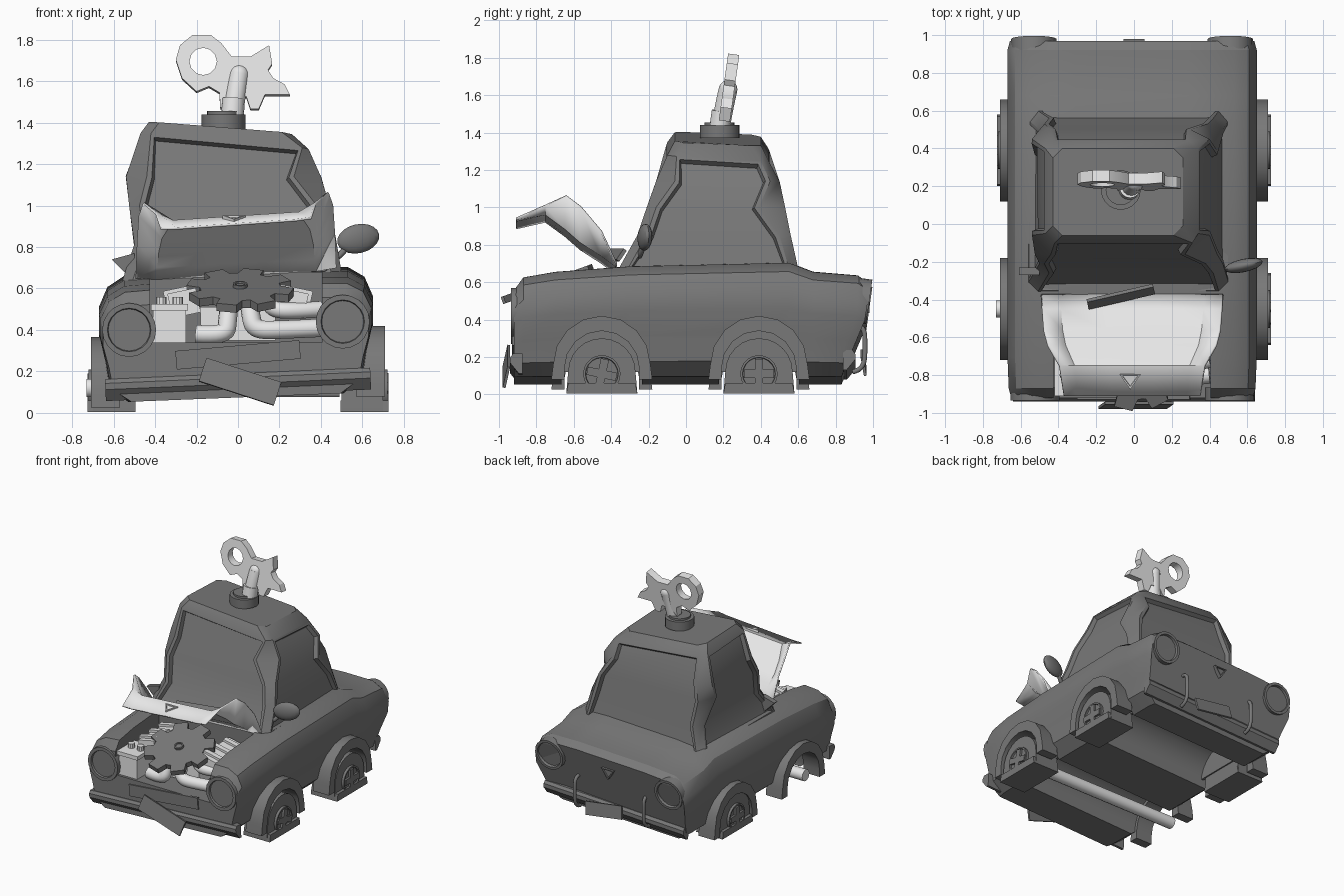
import bpy, bmesh
from math import sin, cos, radians
from mathutils import Matrix, Euler

if "Cube" in bpy.data.objects:
    bpy.data.objects.remove(bpy.data.objects["Cube"])


def material(name, v):
    m = bpy.data.materials.new(name)
    m.use_nodes = True
    m.diffuse_color = (v, v, v, 1)
    m.node_tree.nodes["Principled BSDF"].inputs["Base Color"].default_value = (v, v, v, 1)
    return m


DARK = material("dark grey paint", 0.19)
LIGHT = material("light metal", 0.8)
parts = []


def finish(name, bm, mat, loc=(0, 0, 0), rot=(0, 0, 0)):
    bmesh.ops.recalc_face_normals(bm, faces=bm.faces)
    bm.transform(Matrix.Translation(loc) @ Euler([radians(a) for a in rot]).to_matrix().to_4x4())
    me = bpy.data.meshes.new(name)
    bm.to_mesh(me)
    bm.free()
    me.materials.append(mat)
    ob = bpy.data.objects.new(name, me)
    bpy.context.collection.objects.link(ob)
    parts.append(ob)
    return ob


def prism(name, pts, depth, loc, rot=(0, 0, 0), mat=DARK, inset=0, sink=0.02):
    """Outline in xz, extruded along y; inset recesses the -y face."""
    bm = bmesh.new()
    a = [bm.verts.new((x, -depth / 2, z)) for x, z in pts]
    b = [bm.verts.new((x, depth / 2, z)) for x, z in pts]
    front = bm.faces.new(a)
    bm.faces.new(b[::-1])
    for i in range(len(a)):
        j = (i + 1) % len(a)
        bm.faces.new((a[i], b[i], b[j], a[j]))
    bmesh.ops.recalc_face_normals(bm, faces=bm.faces)
    if inset:
        bmesh.ops.inset_region(bm, faces=[front], thickness=inset)
        bmesh.ops.inset_region(bm, faces=[front], thickness=inset * 0.2, depth=-sink)
    return finish(name, bm, mat, loc, rot)


def arc(r, n, a0=0, a1=360, cz=0):
    full = a1 - a0 == 360
    steps = [a0 + (a1 - a0) * i / (n if full else n - 1) for i in range(n)]
    return [(r * cos(radians(a)), cz + r * sin(radians(a))) for a in steps]


def box(name, size, loc, rot=(0, 0, 0), mat=DARK):
    w, h = size[0] / 2, size[2] / 2
    return prism(name, [(-w, -h), (w, -h), (w, h), (-w, h)], size[1], loc, rot, mat)


def loft(rings):
    bm = bmesh.new()
    vs = [[bm.verts.new(p) for p in r] for r in rings]
    n = len(vs[0])
    sides = [[bm.faces.new((a[k], a[(k + 1) % n], b[(k + 1) % n], b[k])) for k in range(n)]
             for a, b in zip(vs, vs[1:])]
    bm.faces.new(vs[0][::-1])
    bm.faces.new(vs[-1])
    bmesh.ops.recalc_face_normals(bm, faces=bm.faces)
    return bm, sides


def cut(ob, cutter):
    cutter.hide_render = True
    mod = ob.modifiers.new("cut", "BOOLEAN")
    mod.operation, mod.solver, mod.object = "DIFFERENCE", "EXACT", cutter
    bpy.context.view_layer.objects.active = ob
    bpy.ops.object.modifier_apply(modifier=mod.name)
    parts.remove(cutter)
    bpy.data.objects.remove(cutter)


def pipe(name, pts, r, mat=LIGHT):
    cu = bpy.data.curves.new(name, "CURVE")
    cu.dimensions, cu.bevel_depth, cu.bevel_resolution, cu.use_fill_caps = "3D", r, 5, True
    sp = cu.splines.new("NURBS")
    sp.points.add(len(pts) - 1)
    for p, q in zip(sp.points, pts):
        p.co = (*q, 1)
    sp.order_u, sp.use_endpoint_u, sp.resolution_u = 3, True, 5
    tmp = bpy.data.objects.new(name, cu)
    bpy.context.collection.objects.link(tmp)
    bm = bmesh.new()
    bm.from_mesh(tmp.to_mesh())
    tmp.to_mesh_clear()
    bpy.data.objects.remove(tmp)
    return finish(name, bm, mat)


def sag(x):
    """The worn car hangs lower on its right side."""
    return 0.04 * (x - 0.4)


# Body shell: one cross-section swept through stations (y, top height, width)
section = [(0.52, 0), (0.61, 0.13), (0.63, 0.35), (0.66, 0.58), (0.66, 0.75), (0.62, 0.9), (0.54, 0.98), (0.3, 1)]
stations = [(-0.92, 0.56, 0.97), (-0.87, 0.63, 0.99), (-0.7, 0.66, 1), (-0.3, 0.69, 1), (0.55, 0.71, 1),
            (0.68, 0.66, 1), (0.92, 0.64, 1), (0.97, 0.6, 0.98)]
rings = []
for y, top, w in stations:
    half = [(x * w, 0.09 + t * (top - 0.09)) for x, t in section]
    loop = half + [(-x, z) for x, z in half[::-1]]
    rings.append([(x - 0.01, y - (0.42 * max(0, 0.42 - z) if y > 0.8 else 0), z + sag(x)) for x, z in loop])
body = finish("body_shell", loft(rings)[0], DARK)
cut(body, box("bay_cutter", (0.83, 0.74, 0.7), (-0.01, -0.75, 0.69)))
for y in (-0.45, 0.39):
    cut(body, prism("wheel_cutter", arc(0.22, 24), 1.6, (0, y, 0.115), (-2.5, 0, 90)))

# Cabin with kinked pillars and recessed windows; c, k, e are the general,
# front left and rear pillar widths of each ring
rings = []
for z, x0, x1, y0, y1, c, k, e in [(0.67, -0.56, 0.5, -0.36, 0.6, 0.05, 0.05, 0.05),
                                   (0.85, -0.5, 0.47, -0.26, 0.56, 0.05, 0.05, 0.06),
                                   (1.0, -0.525, 0.44, -0.21, 0.53, 0.05, 0.06, 0.14),
                                   (1.14, -0.54, 0.4, -0.16, 0.5, 0.1, 0.13, 0.05),
                                   (1.335, -0.47, 0.34, -0.1, 0.44, 0.05, 0.03, 0.04),
                                   (1.39, -0.43, 0.26, -0.06, 0.4, 0.05, 0.05, 0.05)]:
    loop = [(x0 + c, y0), (x1 - k, y0), (x1, y0 + c), (x1, y1 - e),
            (x1 - c, y1), (x0 + c, y1), (x0, y1 - e), (x0, y0 + c)]
    # the roof slumps towards its left and rear edges
    rings.append([(x, y, z - 0.03 * x - 0.18 * max(0, x - 0.05) - 0.2 * max(0, y - 0.28) if z > 1.2
                   else z + (sag(x) if z < 0.9 else 0)) for x, y in loop])
bm, sides = loft(rings)
for k in (0, 2, 4, 6):
    window = [sides[r][k] for r in range(4)]
    bmesh.ops.inset_region(bm, faces=window, thickness=0.025)
    bmesh.ops.inset_region(bm, faces=window, thickness=0.012, depth=-0.03)
finish("cabin", bm, DARK)

# Crumpled open hood
bm = bmesh.new()
rows = []
for y, zc, ze, w in [(-0.37, 0.67, 0.68, 0.48), (-0.45, 0.73, 0.85, 0.47), (-0.56, 0.8, 0.98, 0.46),
                     (-0.64, 0.87, 1.04, 0.44), (-0.75, 0.95, 0.99, 0.38), (-0.91, 0.915, 0.92, 0.36)]:
    rows.append([bm.verts.new((w * u - 0.01, y, (ze if abs(u) == 1 else zc) + 0.025 * u))
                 for u in (-1, -0.8, -0.3, 0.3, 0.8, 1)])
for a, b in zip(rows, rows[1:]):
    for k in range(5):
        bm.faces.new((a[k], b[k], b[k + 1], a[k + 1]))
hood = finish("open_hood", bm, LIGHT)
if hood.data.polygons[2].normal.z < 0:
    hood.data.flip_normals()
hood.modifiers.new("thickness", "SOLIDIFY").thickness = 0.012
triangle = [(-0.055, 0.035), (0.055, 0.035), (0, -0.045)]
prism("hood_badge", triangle, 0.02, (-0.02, -0.83, 0.935), (-76, 0, 0), LIGHT, 0.015, 0.01)
prism("rear_badge", triangle, 0.03, (0, 0.965, 0.48), (0, 0, 180), DARK, 0.015, 0.01)

# Lamps
for s, z in ((-1, 0.4), (1, 0.44)):
    prism("headlight", arc(0.13, 20), 0.07, (0.515 * s - 0.01, -0.9, z), (0, 0, 0), DARK, 0.025)
    prism("tail_light", arc(0.12, 20), 0.08, (0.52 * s - 0.01, 0.94, 0.48 + 0.02 * s), (8, 0, 180), DARK, 0.02)

# Wheels and arches; the front right wheel is missing
cross = [(0.022, 0.08), (0.022, 0.022), (0.08, 0.022)]
cross += [(x, -z) for x, z in cross[::-1]]
cross += [(-x, z) for x, z in cross[::-1]]
arch = arc(0.26, 9, 0, 180, 0.16) + [(-0.27, 0.08), (-0.2, 0.08)] + arc(0.2, 9, 180, 0, 0.14) + [(0.2, 0.08), (0.27, 0.08)]
tyre = arc(0.18, 13, 0, 180, 0.12) + [(-0.19, 0.005), (0.19, 0.005)]
bulge = [(-0.19, 0.005), (0.19, 0.005), (0.18, 0.06), (-0.18, 0.06)]
for s in (-1, 1):
    for y in (-0.45, 0.39):
        turn = (0, 0, 90 * s)
        prism("wheel_arch", arch, 0.14, (0.64 * s, y, 0.0275 * (s - 1)), turn)
        if s < 0 and y < 0:
            continue
        prism("tyre", tyre, 0.2, (0.6 * s, y, 0), turn)
        prism("tyre_bulge", bulge, 0.23, (0.61 * s, y, 0), turn)
        prism("wheel_liner", arc(0.22, 17, 0, 180, 0.12), 0.02, (0.5 * s, y, 0), turn)
        prism("hubcap", arc(0.1, 20), 0.03, (0.705 * s, y, 0.11), turn, DARK, 0.012, 0.012)
        prism("hub_cross", cross, 0.02, (0.715 * s, y, 0.11), (0, 12 if y < 0 else 0, 90 * s))
prism("front_axle", arc(0.045, 14), 1.22, (-0.12, -0.45, 0.12), (0, 0, 90), LIGHT)

# Bumpers and hanging plates
for s in (-1, 1):
    pipe("bumper_guard", [(0.3 * s, y, z) for y, z in ((0.88, 0.36), (0.95, 0.38), (0.96, 0.26), (0.95, 0.13), (0.89, 0.12))],
         0.013, DARK)
bumper = [(-0.03, -0.055), (-0.01, -0.055), (0.035, 0), (0.035, 0.03), (0.02, 0.05), (-0.03, 0.05)]
prism("front_bumper", bumper, 1.28, (0, -0.905, 0.14), (2.5, 0, -90))
prism("rear_bumper", bumper, 1.22, (0, 0.87, 0.16), (-2.5, 0, 90))
box("front_panel", (0.6, 0.02, 0.09), (0, -0.92, 0.28), (0, -5, 0))
box("front_plate", (0.38, 0.015, 0.12), (0.01, -0.96, 0.15), (-12, 18, 0))
box("rear_plate", (0.32, 0.015, 0.1), (0.05, 0.95, 0.17), (10, 8, 0))

# Engine
box("battery", (0.16, 0.2, 0.16), (-0.33, -0.8, 0.42), mat=LIGHT)
box("battery_lid", (0.18, 0.22, 0.03), (-0.33, -0.8, 0.51), mat=LIGHT)
box("engine_block", (0.36, 0.32, 0.16), (0, -0.58, 0.43), mat=LIGHT)
for s in (-1, 1):
    box("valve_cover", (0.14, 0.36, 0.12), (0.26 * s, -0.58, 0.53), (0, 12 * s, 0), LIGHT)
    for i in range(3):
        box("cover_rib", (0.16, 0.04, 0.13), (0.27 * s, -0.7 + 0.12 * i, 0.54), (0, 12 * s, 0), LIGHT)
for x in (-0.37, -0.29):
    prism("battery_cap", arc(0.025, 10), 0.04, (x, -0.8, 0.54), (90, 0, 0), LIGHT)
pipe("right_hose", [(-0.2, -0.82, 0.38), (-0.06, -0.84, 0.37), (-0.05, -0.82, 0.44), (-0.04, -0.76, 0.56)], 0.045)
pipe("left_hose", [(0.4, -0.8, 0.41), (0.2, -0.82, 0.4), (0.08, -0.82, 0.4), (0.06, -0.8, 0.47), (0.05, -0.74, 0.57)], 0.045)
pipe("upper_hose", [(0.4, -0.72, 0.5), (0.26, -0.76, 0.49), (0.16, -0.74, 0.5), (0.13, -0.68, 0.54)], 0.04)

# Notched fan
fan = []
for i in range(8):
    for r, a in ((0.195, 3), (0.195, 15), (0.26, 19), (0.26, 41)):
        ang = radians(45 * i + a)
        fan.append((r * cos(ang), r * sin(ang)))
prism("fan", fan, 0.04, (0.01, -0.74, 0.59), (-70, 0, 0))
prism("fan_hub", arc(0.035, 12), 0.02, (0.01, -0.75, 0.615), (-70, 0, 0), DARK, 0.01, 0.008)

# Mirror, broken mirror stub and loose wiper
bm = bmesh.new()
bmesh.ops.create_uvsphere(bm, u_segments=16, v_segments=10, radius=1)
bm.transform(Matrix.Diagonal((0.105, 0.035, 0.07, 1)))
finish("left_mirror", bm, DARK, (0.58, -0.22, 0.84), (0, -12, 12))
pipe("mirror_arm", [(0.46, -0.25, 0.74), (0.5, -0.24, 0.76), (0.53, -0.22, 0.81)], 0.015, DARK)
prism("mirror_stub", [(-0.06, 0.03), (0.05, -0.08), (0.05, 0.06)], 0.04, (-0.55, -0.25, 0.71))
box("loose_wiper", (0.36, 0.02, 0.07), (-0.07, -0.385, 0.745), (-35, 0, 13))

# Wind-up key with a broken loop
prism("key_socket", arc(0.105, 20), 0.07, (-0.07, 0.18, 1.405), (90, 0, 0))
prism("socket_rim", arc(0.08, 20), 0.03, (-0.07, 0.18, 1.44), (90, 0, 0))
prism("key_collar", arc(0.055, 16), 0.11, (-0.025, 0.185, 1.46), (82, 4, 0), LIGHT)
pipe("key_stem", [(-0.03, 0.18, 1.4), (-0.01, 0.205, 1.55), (0.005, 0.225, 1.63)], 0.05)
bm = bmesh.new()
bmesh.ops.create_uvsphere(bm, u_segments=14, v_segments=10, radius=0.05)
finish("key_stem_tip", bm, LIGHT, (0.005, 0.225, 1.63))
outline = [(-0.22, 1.82), (-0.13, 1.82), (-0.08, 1.78), (-0.03, 1.715), (0.06, 1.715), (0.15, 1.77), (0.165, 1.68),
           (0.145, 1.65), (0.17, 1.61), (0.225, 1.58), (0.25, 1.53), (0.13, 1.53), (0.1, 1.46), (0.06, 1.46),
           (0.04, 1.52), (-0.04, 1.52), (-0.085, 1.46), (-0.09, 1.54), (-0.14, 1.57), (-0.2, 1.545),
           (-0.27, 1.61), (-0.3, 1.7), (-0.28, 1.77)]
key = prism("wind_up_key", [(x, z - 1.64) for x, z in outline], 0.06, (0, 0.23, 1.64), (-8, 0, 0), LIGHT)
cut(key, prism("key_hole_cutter", arc(0.066, 12), 0.4, (-0.168, 0.235, 1.695)))

# Smooth shading with sharp edges kept
bpy.ops.object.select_all(action="DESELECT")
for ob in parts:
    ob.select_set(True)
bpy.context.view_layer.objects.active = body
bpy.ops.object.shade_smooth_by_angle(angle=radians(32))
